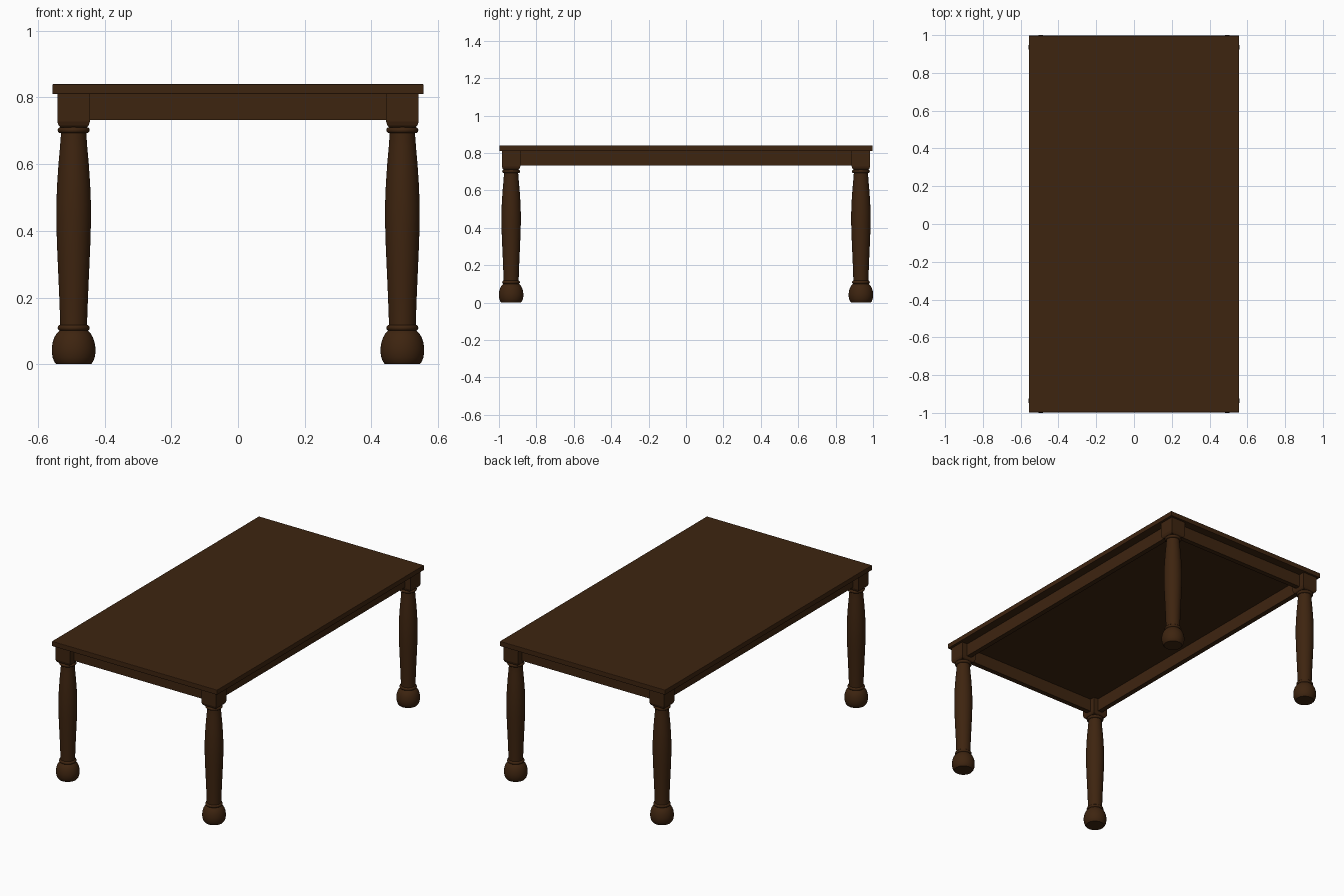
import bpy, bmesh, math

if "Cube" in bpy.data.objects:
    bpy.data.objects.remove(bpy.data.objects["Cube"])

wood = bpy.data.materials.new("dark brown wood")
wood.diffuse_color = (0.048, 0.0178, 0.005, 1)
wood.use_nodes = True
wood.node_tree.nodes["Principled BSDF"].inputs["Base Color"].default_value = wood.diffuse_color

LEG_X, LEG_Y = 0.493, 0.935


def finish(name, bm, bevel=0.0, smooth=False):
    bmesh.ops.recalc_face_normals(bm, faces=bm.faces)
    mesh = bpy.data.meshes.new(name)
    bm.to_mesh(mesh)
    bm.free()
    mesh.materials.append(wood)
    ob = bpy.data.objects.new(name, mesh)
    bpy.context.collection.objects.link(ob)
    if bevel:
        mod = ob.modifiers.new("soft edges", 'BEVEL')
        mod.width = bevel
        mod.segments = 2
    if smooth:
        bpy.ops.object.select_all(action='DESELECT')
        ob.select_set(True)
        bpy.context.view_layer.objects.active = ob
        bpy.ops.object.shade_smooth_by_angle(angle=math.radians(35))
    return ob


def box(name, x0, x1, y0, y1, z0, z1, bevel=0.0):
    bm = bmesh.new()
    bmesh.ops.create_cube(bm, size=1)
    for v in bm.verts:
        v.co = (x1 if v.co.x > 0 else x0, y1 if v.co.y > 0 else y0,
                z1 if v.co.z > 0 else z0)
    return finish(name, bm, bevel)


def stack(name, cx, cy, levels, sides, turn=0.0, smooth=False):
    """Closed stack of rings: levels are (radius, height)."""
    bm = bmesh.new()
    rings = []
    for r, z in levels:
        rings.append([bm.verts.new((cx + r * math.cos(turn + math.tau * i / sides),
                                    cy + r * math.sin(turn + math.tau * i / sides), z))
                      for i in range(sides)])
    for a, b in zip(rings, rings[1:]):
        for i in range(sides):
            j = (i + 1) % sides
            bm.faces.new((a[i], a[j], b[j], b[i]))
    bm.faces.new(rings[0])
    bm.faces.new(rings[-1])
    return finish(name, bm, smooth=smooth)


def ring_profile(r, z, h, n=6):
    """Half-round bead of outer radius r."""
    return [(r - h + h * math.sin(math.pi * i / n), z - h * math.cos(math.pi * i / n))
            for i in range(n + 1)]


# Table top
box("table_top", -0.557, 0.557, -0.997, 0.997, 0.81, 0.84, 0.003)

# Aprons, set in from the faces of the leg blocks
for s, side in ((-1, "left"), (1, "right")):
    xs = sorted((s * 0.475, s * 0.505))
    box(side + "_apron", *xs, -LEG_Y, LEG_Y, 0.732, 0.812)
for s, side in ((-1, "front"), (1, "back")):
    ys = sorted((s * 0.917, s * 0.947))
    box(side + "_apron", -LEG_X, LEG_X, *ys, 0.732, 0.812)

# Turned profiles: ball foot and swelling shaft
foot = [(0.052, 0.0), (0.058, 0.007), (0.063, 0.02), (0.0655, 0.035), (0.0655, 0.048),
        (0.063, 0.065), (0.058, 0.08), (0.051, 0.092), (0.042, 0.101)]
shaft = [(0.040, 0.095), (0.0405, 0.13), (0.043, 0.2), (0.0465, 0.28), (0.050, 0.36),
         (0.052, 0.43), (0.0518, 0.48), (0.0495, 0.54), (0.0455, 0.6), (0.041, 0.65),
         (0.038, 0.69), (0.038, 0.72)]
q = math.sqrt(2)
block = [(0.039 * q, 0.710), (0.045 * q, 0.716), (0.049 * q, 0.728), (0.049 * q, 0.812)]

# Four legs
for sy, end in ((-1, "front"), (1, "back")):
    for sx, side in ((-1, "left"), (1, "right")):
        tag = end + "_" + side + "_"
        cx, cy = sx * LEG_X, sy * LEG_Y
        stack(tag + "foot", cx, cy, foot, 40, smooth=True)
        stack(tag + "leg_shaft", cx, cy, shaft, 40, smooth=True)
        stack(tag + "lower_bead", cx, cy, ring_profile(0.048, 0.109, 0.009), 40, smooth=True)
        stack(tag + "upper_bead", cx, cy, ring_profile(0.048, 0.702, 0.009), 40, smooth=True)
        stack(tag + "leg_block", cx, cy, block, 4, turn=math.pi / 4)
